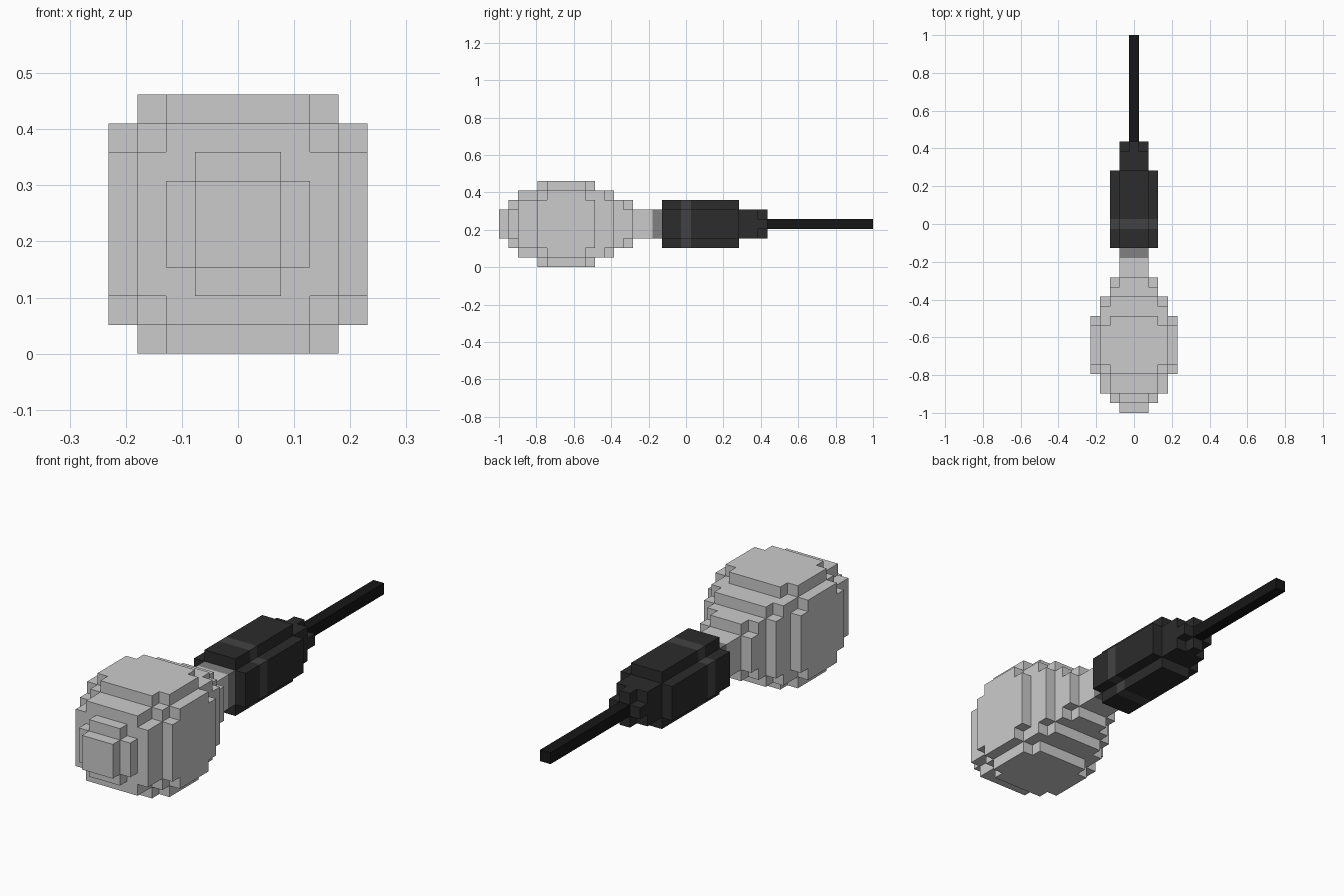
import bpy, bmesh, math

if "Cube" in bpy.data.objects:
    bpy.data.objects.remove(bpy.data.objects["Cube"])

U = 2 / 39          # one voxel
H = 4               # centre cell sits at z index 4


def square(r):
    return [(r, r)]


def plus(a, b):
    return [(a, b), (b, a)]


# name, colour, layers: (first y cell, end y cell, union of centred rectangles as cell radii)
PARTS = [
    ("glass_bulb", None, [
        (0, 1, square(1)), (1, 2, plus(2, 1)), (2, 4, plus(3, 2)),
        (4, 5, plus(4, 2) + square(3)), (5, 9, plus(4, 3)),
        (9, 10, plus(4, 2) + square(3)), (10, 11, square(3)), (11, 12, plus(3, 2)),
        (12, 13, square(2)), (13, 14, plus(2, 1)), (14, 16, square(1))]),
    ("screw_base", 0.22, [(16, 17, square(1))]),
    ("socket", 0.025, [(17, 19, plus(2, 1)), (20, 25, plus(2, 1)),
                       (25, 27, square(1)), (27, 28, plus(1, 0))]),
    ("socket_band", 0.055, [(19, 20, plus(2, 1))]),
    ("cable", 0.008, [(28, 39, square(0))]),
]

# fill the voxel grid, remembering which part owns each cell
cells = {}
for name, _, layers in PARTS:
    for y0, y1, rects in layers:
        for y in range(y0, y1):
            for rx, rz in rects:
                for x in range(-rx, rx + 1):
                    for z in range(-rz, rz + 1):
                        cells[x, y, z] = name


def add_face(bm, cell, axis, sign):
    """One outward-facing voxel side."""
    u, v = (axis + 1) % 3, (axis + 2) % 3
    ring = [(-.5, -.5), (.5, -.5), (.5, .5), (-.5, .5)]
    verts = []
    for a, b in ring[::sign]:
        p = [cell[0], cell[1] + 0.5 - 19.5, cell[2] + H + 0.5]
        p[axis] += sign * 0.5
        p[u] += a
        p[v] += b
        verts.append(bm.verts.new([c * U for c in p]))
    bm.faces.new(verts)


# skin each part where it meets open air
for name, grey, _ in PARTS:
    bm = bmesh.new()
    for cell, owner in cells.items():
        if owner != name:
            continue
        for axis in range(3):
            for sign in (1, -1):
                n = list(cell)
                n[axis] += sign
                if tuple(n) not in cells:
                    add_face(bm, cell, axis, sign)
    bmesh.ops.remove_doubles(bm, verts=bm.verts, dist=U * 0.01)
    bmesh.ops.dissolve_limit(bm, angle_limit=math.radians(1), verts=bm.verts, edges=bm.edges)
    me = bpy.data.meshes.new(name)
    bm.to_mesh(me)
    bm.free()
    ob = bpy.data.objects.new(name, me)
    bpy.context.collection.objects.link(ob)
    if grey is not None:
        mat = bpy.data.materials.new(name + "_colour")
        mat.diffuse_color = (grey, grey, grey, 1)
        mat.use_nodes = True
        mat.node_tree.nodes["Principled BSDF"].inputs["Base Color"].default_value = mat.diffuse_color
        me.materials.append(mat)
